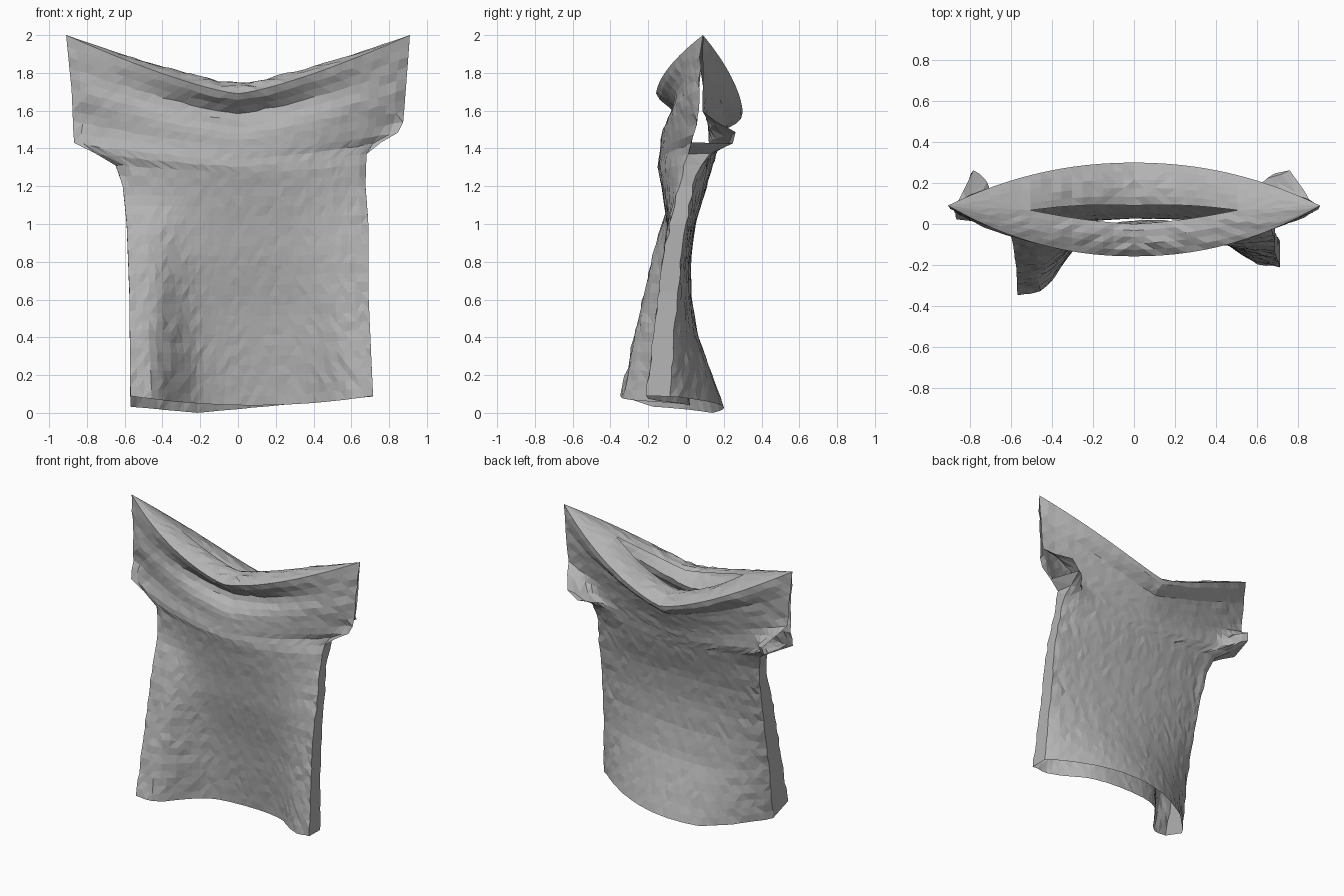
import bpy, bmesh, math, random

cube = bpy.data.objects.get("Cube")
if cube:
    bpy.data.objects.remove(cube, do_unlink=True)
random.seed(4)

COLS, BODY_ROWS, YOKE_ROWS, COLLAR_ROWS = 36, 22, 14, 5
YOKE, TIP, CUFF = 1.2, 2.0, 1.46       # yoke start, shoulder tip, lowest open cuff point
RIM_ROW = BODY_ROWS + YOKE_ROWS
LAST_ROW = RIM_ROW + COLLAR_ROWS

# Profiles as (height, value) pairs
FRONT = [(0, .02), (.5, -.03), (.8, -.08), (1, -.1), (1.2, -.13), (1.3, -.15),
         (1.4, -.135), (1.6, -.13), (1.65, -.15), (1.69, -.16)]
BACK = [(0, .2), (.2, .13), (.4, .06), (.6, .03), (.8, .025), (1, .05),
        (1.2, .11), (1.3, .14), (1.4, .17), (1.51, .22), (1.55, .29), (1.59, .3)]
SIDE = [(0, -.17), (.4, -.13), (.8, -.08), (1.2, 0), (1.4, .06), (2, .09)]
LEFT = [(0, .715), (.6, .69), (1, .69), (1.2, .675), (1.37, .68), (1.43, .76),
        (1.5, .87), (1.6, .88), (2, .91)]
RIGHT = [(0, .57), (.6, .575), (1, .59), (1.2, .61), (1.32, .65), (1.38, .77),
         (1.43, .87), (1.7, .88), (2, .91)]
SPAN = [(0, .65), (1.2, .65), (1.7, .91), (2, .91)]
GAP = [(0, .04), (1.4, .04), (1.55, .008), (1.9, .008), (2, 0)]


def sample(keys, h):
    """Linear lookup in a profile."""
    for (a, p), (b, q) in zip(keys, keys[1:]):
        if h <= b:
            return p + (q - p) * max(0, (h - a) / (b - a))
    return keys[-1][1]


def bump(v, centre, width):
    return math.exp(-((v - centre) / width) ** 2)


def panel_point(u, row, back):
    """Point of the front or back panel; u runs across from -1 to 1."""
    rim = 1.59 if back else 1.69
    if row <= BODY_ROWS:
        h = edge_h = YOKE * row / BODY_ROWS
        hem = .06 * abs(u + .45) if back else .04 + .05 * u * u
        z = h + hem * (1 - h / YOKE)
    else:
        t = (row - BODY_ROWS) / YOKE_ROWS
        h = YOKE + t * (rim - YOKE)
        edge_h = YOKE + t * (TIP - YOKE)
        z = YOKE + t * (rim + (TIP - rim) * abs(u) ** 1.3 - YOKE)

    left, right = sample(LEFT, edge_h), sample(RIGHT, edge_h)
    middle = (left - right) / 2
    x = middle + u * (left + right) / 2
    fade = max(0, 1 - h / 1.1)

    # Panels part slightly along the sides and bulge between them
    gap = sample(GAP, edge_h)
    side = sample(SIDE, edge_h) + .05 * u * fade + (gap if back else -gap)
    centre = sample(BACK if back else FRONT, h)
    across = 1 if abs(u) == 1 else min(1, abs(x - middle) / sample(SPAN, edge_h))
    y = side + (centre - side) * (1 - across ** 2.1)

    if back:
        # Cuffs flare backwards at their lower end
        flare = bump(edge_h, 1.47, .08) * bump(abs(u), 1, .16)
        y += .19 * flare
        x -= math.copysign(.09 * flare, u)
    else:
        # Hanging folds at the lower corners, and a crease below the neck
        y -= .17 * fade ** .7 * bump(u, -.8, .24)
        y -= .09 * fade * bump(u, .8, .26)
        y += .08 * bump(h, 1.575, .06) * bump(u, 0, .5)

    # Small wrinkles, none on the sewn tips
    if row < RIM_ROW:
        crease = .002 + .005 * abs(u) ** 4
        y += random.uniform(-crease, crease)
        if row:
            z += random.uniform(-.005, .005)
        if abs(u) < 1:
            x += random.uniform(-.006, .006)
    return x, y, z


def collar_point(u, row, back):
    """Cloth folded inwards from the rim to the neck opening or shoulder seam."""
    x, rim_y, rim_z = panel_point(u, RIM_ROW, back)
    t = (row - RIM_ROW) / COLLAR_ROWS
    opening = max(0, 1 - (u / .55) ** 2)
    edge_y = .04 + .05 * abs(u) + opening * (.05 if back else -.04)
    edge_z = 1.73 + .27 * abs(u) ** 1.2 - (.1 * opening if back else 0)
    y = rim_y + (edge_y - rim_y) * t
    z = rim_z + (edge_z - rim_z) * t
    if row < LAST_ROW:
        z += (1 - abs(u)) * (.12 * t * (1 - t) + random.uniform(-.01, .01))
    return x, y, z


# Shirt: two panels, bridged along the sides and under the sleeves
bm = bmesh.new()
panels = []
for back in (False, True):
    grid = []
    for r in range(LAST_ROW + 1):
        place = panel_point if r <= RIM_ROW else collar_point
        grid.append([bm.verts.new(place(2 * c / COLS - 1, r, back))
                     for c in range(COLS + 1)])
    for r in range(LAST_ROW):
        for c in range(COLS):
            quad = [grid[r][c], grid[r][c + 1], grid[r + 1][c + 1], grid[r + 1][c]]
            bm.faces.new(quad[::-1] if back else quad)
    panels.append(grid)

front, rear = panels
for r in range(RIM_ROW):
    top = YOKE + (r + 1 - BODY_ROWS) / YOKE_ROWS * (TIP - YOKE)
    if top <= CUFF:
        for c in (0, COLS):
            quad = [front[r][c], front[r + 1][c], rear[r + 1][c], rear[r][c]]
            bm.faces.new(quad if c == 0 else quad[::-1])

bmesh.ops.remove_doubles(bm, verts=bm.verts, dist=.002)
bmesh.ops.triangulate(bm, faces=bm.faces)

mesh = bpy.data.meshes.new("shirt")
bm.to_mesh(mesh)
bm.free()
shirt = bpy.data.objects.new("shirt", mesh)
bpy.context.collection.objects.link(shirt)

# Plain grey cloth
grey = bpy.data.materials.new("grey_cloth")
grey.use_nodes = True
colour = (.45, .45, .45, 1)
grey.diffuse_color = colour
grey.node_tree.nodes["Principled BSDF"].inputs["Base Color"].default_value = colour
mesh.materials.append(grey)
